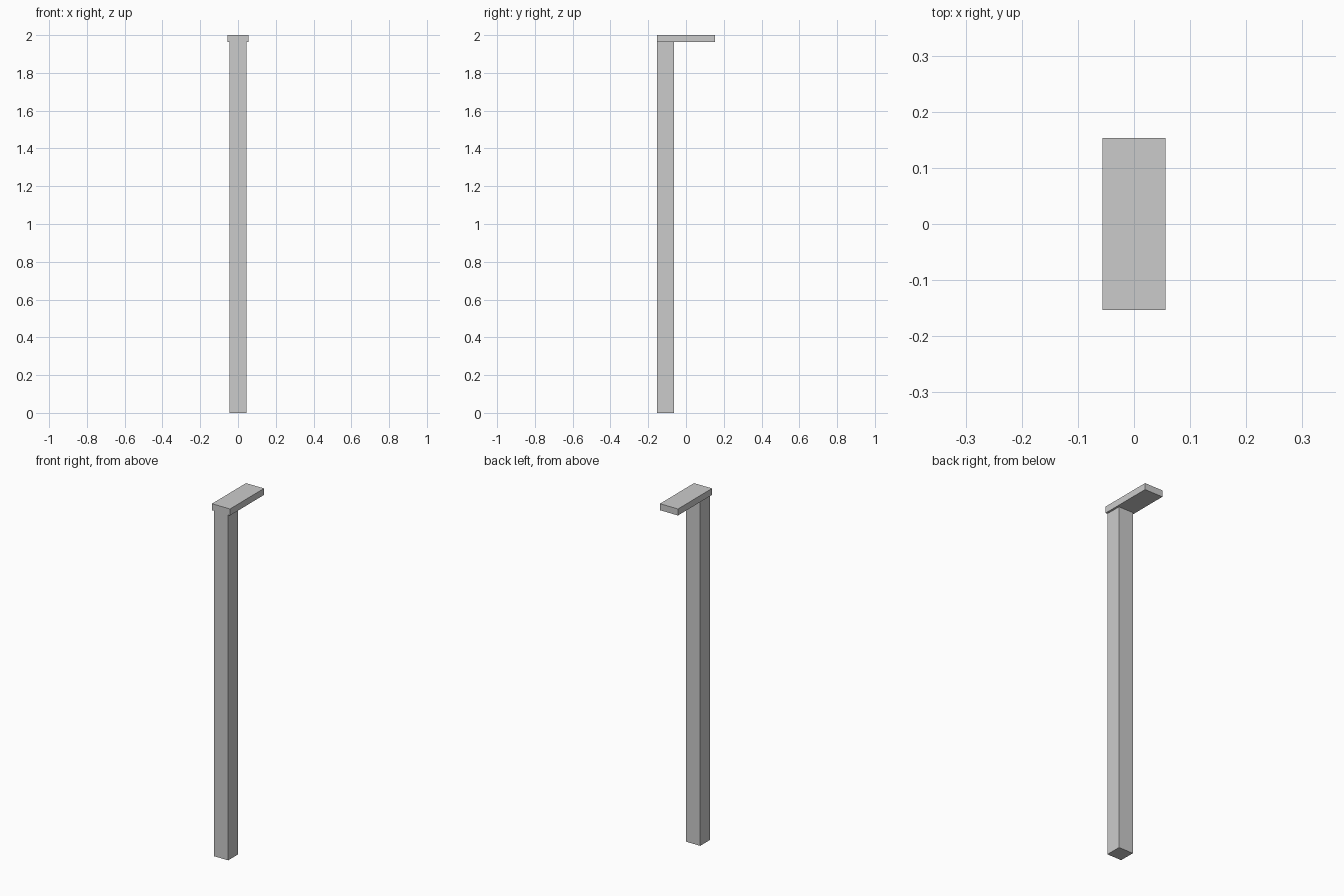
import bpy

if "Cube" in bpy.data.objects:
    bpy.data.objects.remove(bpy.data.objects["Cube"])


def box(name, lo, hi):
    """Axis-aligned box between two opposite corners."""
    centre = [(a + b) / 2 for a, b in zip(lo, hi)]
    bpy.ops.mesh.primitive_cube_add(size=1, location=centre)
    ob = bpy.context.object
    ob.name = name
    ob.scale = [b - a for a, b in zip(lo, hi)]
    bpy.ops.object.transform_apply(location=False, rotation=False, scale=True)
    return ob


HALF_DEPTH = 0.153
CAP_BOTTOM = 1.963

# Square upright, flush with the front of the cap
box("post", (-0.045, -HALF_DEPTH, 0), (0.045, -HALF_DEPTH + 0.09, CAP_BOTTOM))

# Flat arm overhanging towards the back
box("top_arm", (-0.0565, -HALF_DEPTH, CAP_BOTTOM), (0.0565, HALF_DEPTH, 2.0))
